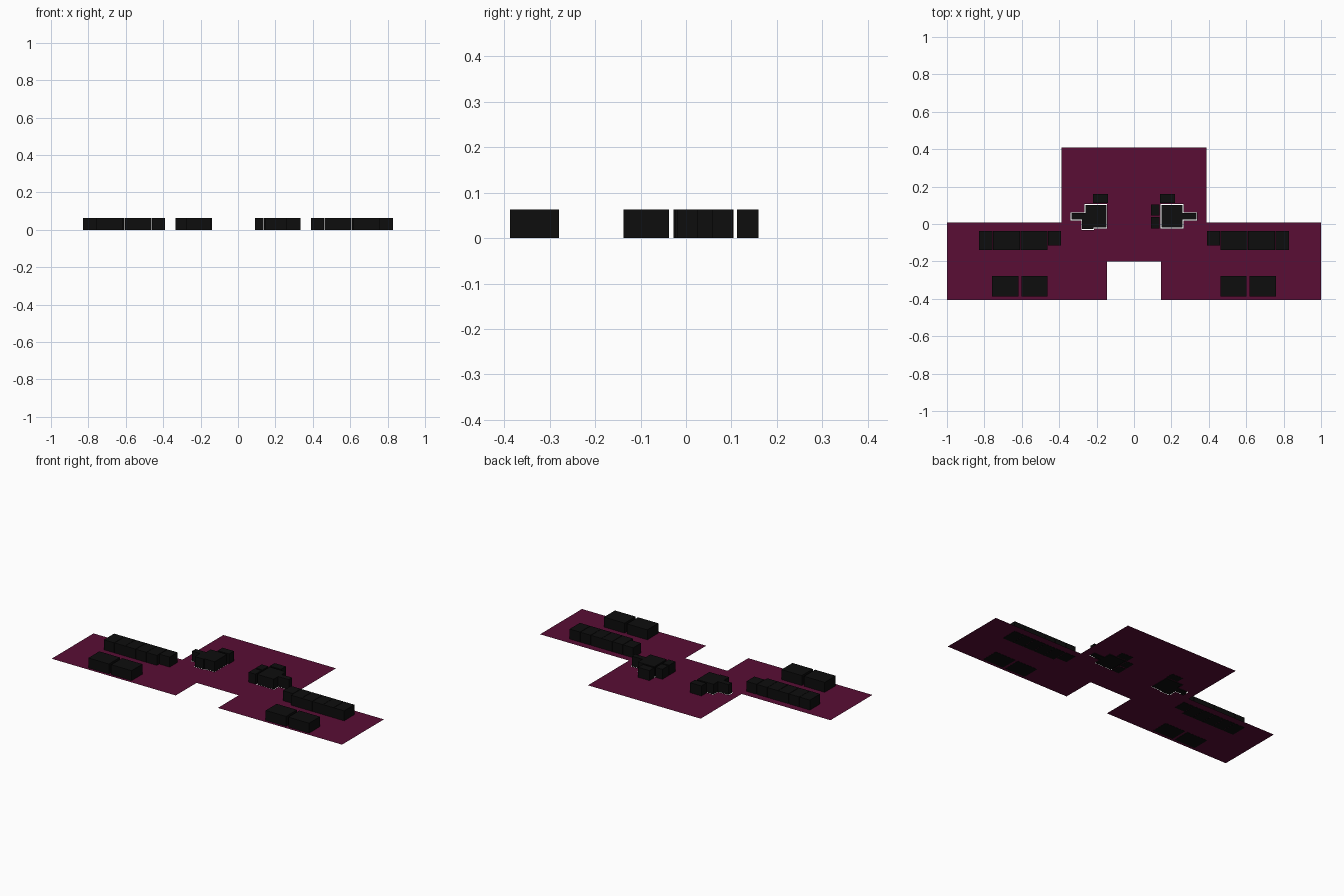
import bpy
import bmesh

if "Cube" in bpy.data.objects:
    bpy.data.objects.remove(bpy.data.objects["Cube"])

TOP = 0.063


def material(name, color):
    m = bpy.data.materials.new(name)
    m.diffuse_color = color
    m.use_nodes = True
    m.node_tree.nodes["Principled BSDF"].inputs["Base Color"].default_value = m.diffuse_color
    return m


BLACK = material("black", (0.004, 0.004, 0.004, 1))
PLUM = material("plum", (0.1, 0.004, 0.035, 1))


def finish(bm, name, mat):
    me = bpy.data.meshes.new(name)
    bm.to_mesh(me)
    bm.free()
    me.materials.append(mat)
    ob = bpy.data.objects.new(name, me)
    bpy.context.collection.objects.link(ob)
    return ob


def block(name, x0, x1, y0, y1):
    bm = bmesh.new()
    bmesh.ops.create_cube(bm, size=1)
    for v in bm.verts:
        v.co.x = x0 + (v.co.x + 0.5) * (x1 - x0)
        v.co.y = y0 + (v.co.y + 0.5) * (y1 - y0)
        v.co.z = (v.co.z + 0.5) * TOP
    return finish(bm, name, BLACK)


def mirrored(name, x0, x1, y0, y1):
    block(name + "_right", x0, x1, y0, y1)
    block(name + "_left", -x1, -x0, y0, y1)


# Flat floor slab with openings cut around the two central clusters
half = [(0.145, -0.2), (0.145, -0.405), (1, -0.405), (1, 0.007), (0.388, 0.007), (0.388, 0.41)]
outline = half + [(-x, y) for x, y in reversed(half)]
right_hole = [(0.141, -0.023), (0.264, -0.023), (0.264, 0.02), (0.337, 0.02),
              (0.337, 0.062), (0.264, 0.062), (0.264, 0.106), (0.141, 0.106)]
left_hole = [(-0.145, -0.024), (-0.213, -0.024), (-0.213, -0.031), (-0.282, -0.031),
             (-0.282, 0.02), (-0.339, 0.02), (-0.339, 0.062), (-0.264, 0.062),
             (-0.264, 0.106), (-0.145, 0.106)]
bm = bmesh.new()
edges = []
for loop in (outline, right_hole, left_hole):
    vs = [bm.verts.new((x, y, 0.001)) for x, y in loop]
    edges += [bm.edges.new((vs[i - 1], vs[i])) for i in range(len(vs))]
bmesh.ops.triangle_fill(bm, edges=edges, use_beauty=True, use_dissolve=False, normal=(0, 0, 1))
for f in bm.faces:
    f.normal_update()
    if f.normal.z < 0:
        f.normal_flip()
finish(bm, "floor", PLUM)

# Rows of five blocks with a smaller end block on each wing
step = 0.0735
for i in range(5):
    x = 0.462 + i * step
    mirrored(f"row_block_{i + 1}", x, x + step - 0.002, -0.138, -0.037)
mirrored("row_end_block", 0.39, 0.459, -0.115, -0.037)

# Pairs of larger blocks at the front of each wing
mirrored("front_inner_block", 0.462, 0.602, -0.387, -0.279)
mirrored("front_outer_block", 0.618, 0.76, -0.387, -0.279)

# Central clusters
mirrored("centre_block", 0.147, 0.26, -0.02, 0.102)
mirrored("centre_arm", 0.26, 0.333, 0.024, 0.058)
mirrored("centre_back_block", 0.14, 0.218, 0.112, 0.16)
block("centre_corner_block_left", -0.278, -0.217, -0.027, 0.024)
block("side_back_block", 0.09, 0.137, 0.045, 0.104)
block("side_front_block", 0.09, 0.137, -0.024, 0.037)
